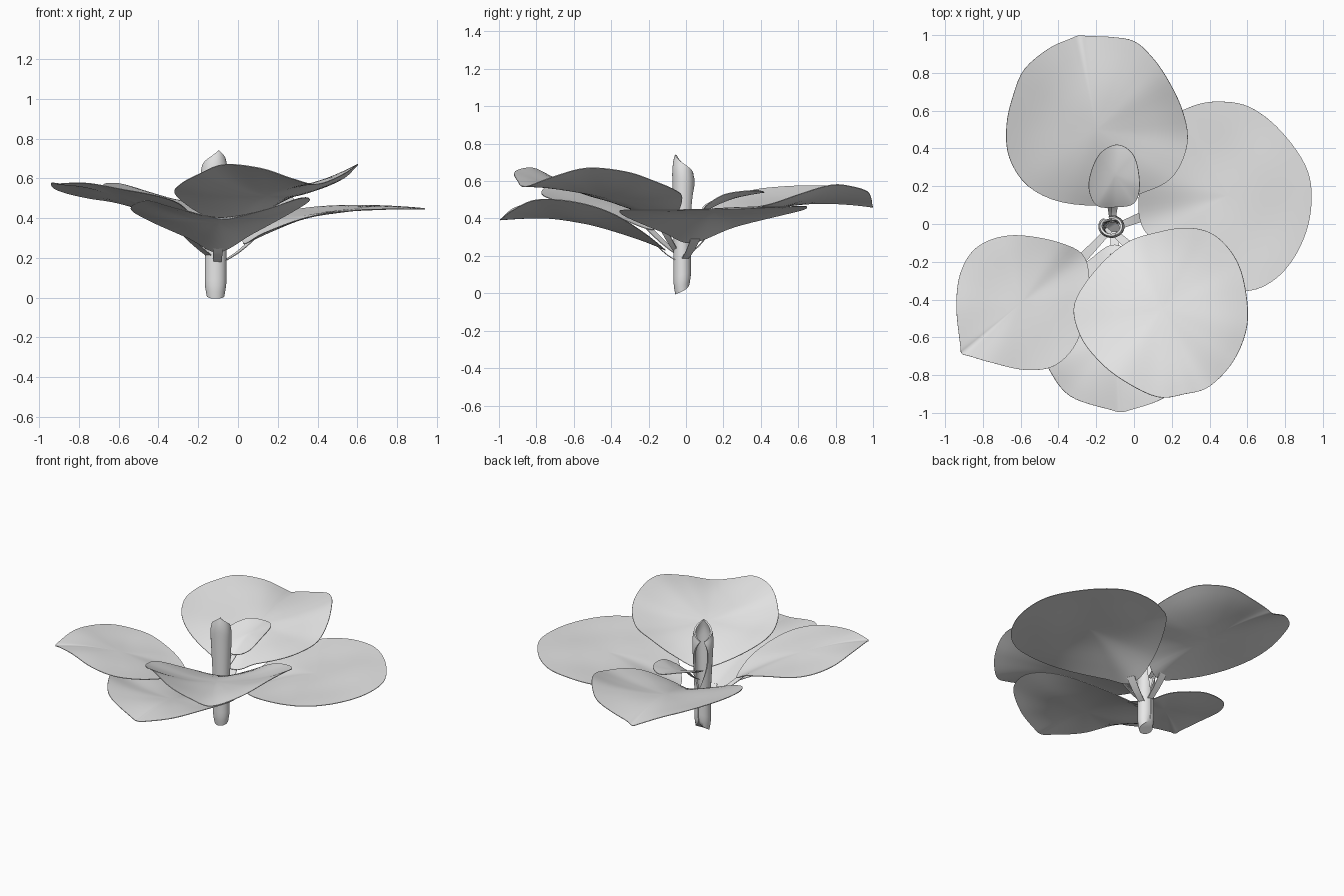
import bpy, bmesh, math
from mathutils import Vector

if "Cube" in bpy.data.objects:
    bpy.data.objects.remove(bpy.data.objects["Cube"])

grey = bpy.data.materials.new("pale_grey")
grey.diffuse_color = (0.8, 0.8, 0.8, 1)
grey.use_nodes = True
grey.node_tree.nodes["Principled BSDF"].inputs["Base Color"].default_value = grey.diffuse_color
SEGS, RINGS = 84, 9


def finish(name, bm, thickness):
    """Turn the sheet into a thin smooth-shaded object with a crisp rim."""
    bmesh.ops.recalc_face_normals(bm, faces=bm.faces)
    mesh = bpy.data.meshes.new(name)
    bm.to_mesh(mesh)
    bm.free()
    mesh.materials.append(grey)
    obj = bpy.data.objects.new(name, mesh)
    bpy.context.collection.objects.link(obj)
    mod = obj.modifiers.new("thickness", 'SOLIDIFY')
    mod.thickness = thickness
    mod.offset = 0
    bpy.ops.object.select_all(action='DESELECT')
    obj.select_set(True)
    bpy.context.view_layer.objects.active = obj
    bpy.ops.object.modifier_apply(modifier=mod.name)
    bpy.ops.object.shade_smooth_by_angle(angle=math.radians(50))
    return obj


def spline(points, u):
    """Closed smooth curve through the control points, u in 0..1."""
    n = len(points)
    i = int(u * n) % n
    t = u * n - int(u * n)
    a, b, c, d = (Vector(points[(i + k) % n]) for k in (-1, 0, 1, 2))
    return 0.5 * (2 * b + (c - a) * t + (2 * a - 5 * b + 4 * c - d) * t * t
                  + (3 * b - a - 3 * c + d) * t ** 3)


def petal(name, outline, center, ripple=0.004):
    """Cupped sheet: rings grow from the center out to the outline."""
    bm = bmesh.new()
    c = Vector(center)
    count = SEGS // len(outline) * len(outline)
    rim = [spline(outline, (k + 1e-6) / count) for k in range(count)]
    # overall tilt of the rim, so that the middle stays a smooth sloping sheet
    gx = sum((p.z - c.z) * (p.x - c.x) for p in rim) / sum((p.x - c.x) ** 2 for p in rim)
    gy = sum((p.z - c.z) * (p.y - c.y) for p in rim) / sum((p.y - c.y) ** 2 for p in rim)
    mid = bm.verts.new(c)
    rows = []
    for j in range(1, RINGS + 1):
        t = j / RINGS
        row = []
        for p in rim:
            q = c.lerp(p, t)
            plane = gx * (p.x - c.x) + gy * (p.y - c.y)
            q.z = c.z + plane * t + (p.z - c.z - plane) * t ** 2
            q.z += ripple * t * (1 - t) * 4 * math.sin(11 * q.x + 3) * math.cos(9 * q.y)
            row.append(bm.verts.new(q))
        rows.append(row)
    for k in range(count):
        m = (k + 1) % count
        bm.faces.new((mid, rows[0][k], rows[0][m]))
        for r0, r1 in zip(rows, rows[1:]):
            bm.faces.new((r0[k], r1[k], r1[m], r0[m]))
    finish(name, bm, 0.004)


def stalk(name, start, end, width=0.045):
    """Flat strip joining a petal to the column."""
    a, b = Vector(start), Vector(end)
    side = (b - a).cross(Vector((0, 0, 1))).normalized() * width / 2
    bm = bmesh.new()
    pairs = []
    for j in range(5):
        t = j / 4
        p = a.lerp(b, t) - Vector((0, 0, 0.01 * math.sin(math.pi * t)))
        w = side * (0.8 + 0.4 * t)
        pairs.append((bm.verts.new(p - w), bm.verts.new(p + w)))
    for p, q in zip(pairs, pairs[1:]):
        bm.faces.new((p[0], q[0], q[1], p[1]))
    finish(name, bm, 0.004)


# petals
petal("back_petal", [
    (-.29, .998, .46), (-.24, .995, .48), (-.12, .99, .51), (.0, .968, .545),
    (.09, .89, .57), (.17, .78, .58), (.25, .62, .535), (.285, .46, .48),
    (.25, .32, .45), (.17, .22, .42), (.02, .155, .37), (-.12, .1, .32),
    (-.38, .115, .42), (-.56, .2, .50), (-.66, .35, .55), (-.675, .52, .57),
    (-.64, .68, .575), (-.58, .82, .57), (-.45, .93, .53), (-.34, .98, .48)],
    (-.2, .5, .46))
petal("right_petal", [
    (.44, .648, .46), (.61, .62, .465), (.78, .49, .46), (.92, .28, .45),
    (.935, .06, .445), (.87, -.14, .445), (.75, -.29, .445), (.59, -.355, .44),
    (.35, -.31, .405), (.13, -.12, .325), (.03, .03, .27), (.05, .26, .355),
    (.19, .54, .425), (.3, .62, .445)],
    (.5, .15, .435))
petal("front_right_petal", [
    (.28, -.02, .51), (.42, -.055, .55), (.53, -.17, .60), (.585, -.32, .65),
    (.6, -.53, .67), (.53, -.72, .62), (.4, -.86, .57), (.27, -.9, .60),
    (.12, -.915, .65), (-.07, -.82, .67), (-.2, -.71, .62), (-.29, -.58, .57),
    (-.315, -.42, .52), (-.2, -.24, .43), (-.04, -.1, .37), (.12, -.045, .43)],
    (.15, -.45, .515))
petal("left_petal", [
    (-.6, -.06, .475), (-.39, -.1, .41), (-.26, -.18, .34), (-.24, -.38, .41),
    (-.3, -.62, .475), (-.42, -.75, .515), (-.58, -.772, .545), (-.75, -.735, .575),
    (-.87, -.7, .575), (-.912, -.685, .57), (-.92, -.64, .575), (-.94, -.45, .575),
    (-.925, -.28, .55), (-.86, -.15, .525), (-.75, -.08, .5)],
    (-.6, -.42, .51))
petal("front_petal", [
    (-.07, -.995, .393), (-.12, -.985, .40), (-.34, -.91, .46), (-.46, -.75, .49),
    (-.54, -.55, .45), (-.45, -.35, .39), (-.25, -.2, .30), (-.1, -.11, .23),
    (.07, -.22, .32), (.27, -.4, .43), (.36, -.6, .49), (.31, -.8, .50),
    (.15, -.925, .445), (-.02, -.985, .40)],
    (-.1, -.58, .38))
petal("small_inner_petal", [
    (-.09, .42, .54), (.0, .36, .55), (.03, .21, .53), (.0, .11, .47),
    (-.1, .09, .43), (-.2, .1, .47), (-.24, .21, .52), (-.19, .36, .55)],
    (-.1, .26, .51), 0.002)

# stalks
stalk("back_stalk", (-.11, .01, .2), (-.12, .14, .34))
stalk("right_stalk", (-.08, -.01, .18), (.07, .05, .29))
stalk("front_right_stalk", (-.1, -.05, .22), (.0, -.14, .39))
stalk("left_stalk", (-.13, -.03, .2), (-.3, -.21, .36))
stalk("front_stalk", (-.105, -.04, .17), (-.1, -.16, .26))
stalk("inner_stalk", (-.11, .02, .36), (-.1, .12, .44), 0.03)

# column: a pointed tube with a leaf-shaped slit facing back and left
bm = bmesh.new()
LEVELS, AROUND, TURN = 24, 28, math.radians(25)
rows = []
for j in range(LEVELS + 1):
    v = j / LEVELS
    s = min(max((v - 0.4) / 0.6, 0), 1)
    gap = 0.03 + 0.8 * math.sin(math.pi * s ** 1.1 * 0.93)
    row = []
    for k in range(AROUND + 1):
        d = (2 * k / AROUND - 1) * (math.pi - gap)
        f = abs(d) / math.pi
        low, high = 0.06 * f ** 2, 0.74 - 0.12 * f ** 0.9
        grow = 1 + 0.4 * s - 0.15 * max(0, 1 - v * 12)
        pinch = 1 - 0.2 * max(0, (v - 0.88) / 0.12) ** 2
        row.append(bm.verts.new((
            -.113 - .008 * s + math.sin(d + TURN * s) * 0.048 * grow * pinch,
            -.02 + .008 * s - math.cos(d + TURN * s) * 0.041 * grow * pinch,
            low + (high - low) * v)))
    rows.append(row)
for r0, r1 in zip(rows, rows[1:]):
    for k in range(AROUND):
        bm.faces.new((r0[k], r0[k + 1], r1[k + 1], r1[k]))
bm.faces.new(rows[0])
finish("column", bm, 0.012)
